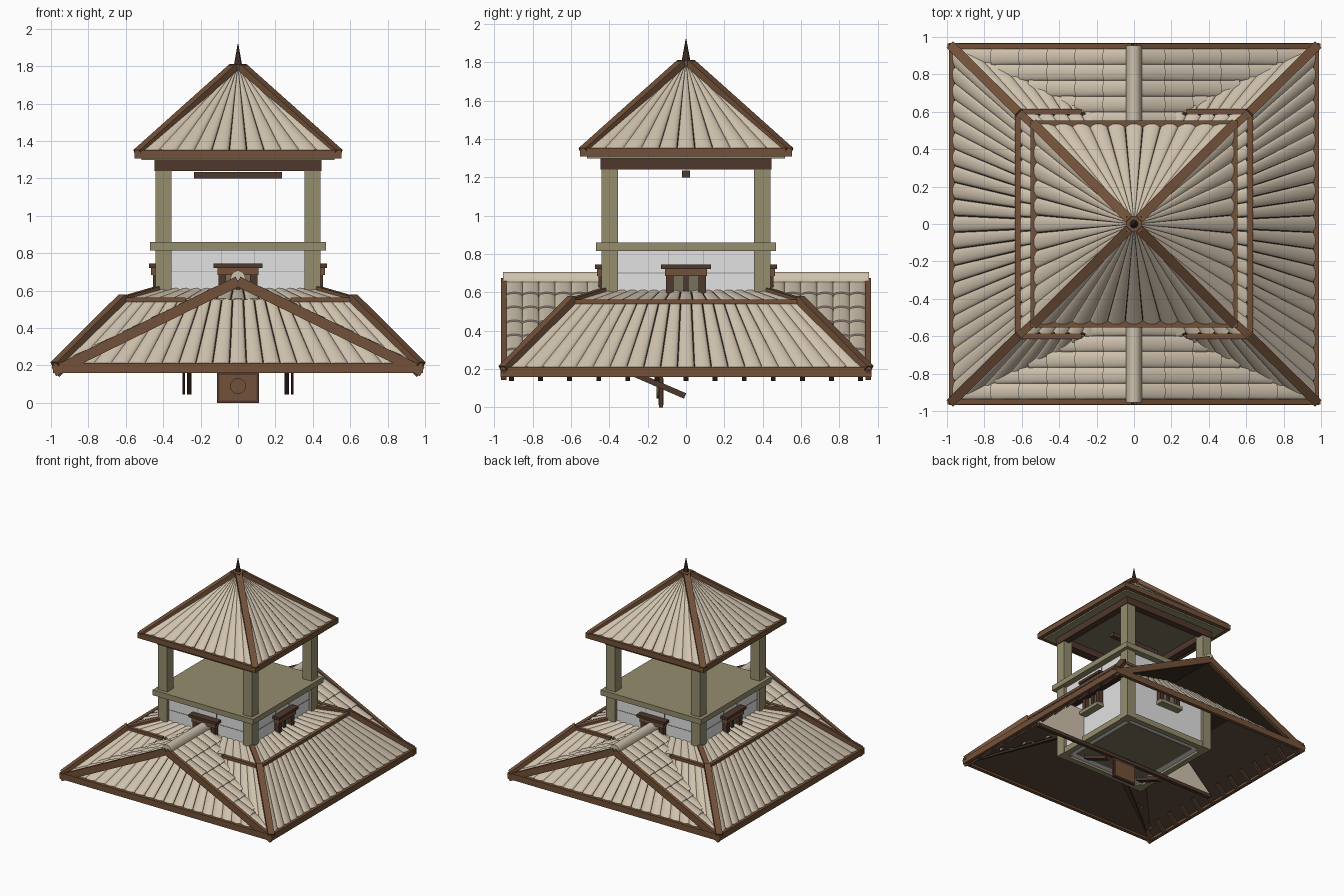
import bpy, bmesh, math
from mathutils import Vector, Matrix

if "Cube" in bpy.data.objects:
    bpy.data.objects.remove(bpy.data.objects["Cube"])


def mat(name, r, g, b):
    m = bpy.data.materials.new(name)
    m.diffuse_color = (r, g, b, 1)
    m.use_nodes = True
    m.node_tree.nodes["Principled BSDF"].inputs["Base Color"].default_value = m.diffuse_color
    return m


TILE = mat("clay_beige", 0.63, 0.54, 0.42)
BROWN = mat("trim_brown", 0.17, 0.083, 0.041)
DARK = mat("dark_timber", 0.078, 0.04, 0.025)
UNDER = mat("underside_brown", 0.037, 0.023, 0.015)
OLIVE = mat("olive_wood", 0.30, 0.268, 0.158)
CEIL = mat("ceiling_olive", 0.19, 0.17, 0.105)
GREY = mat("plaster_grey", 0.76, 0.76, 0.77)
LINE = mat("joint_grey", 0.30, 0.30, 0.30)


def finish(bm, name, m, smooth=False):
    bmesh.ops.recalc_face_normals(bm, faces=bm.faces[:])
    me = bpy.data.meshes.new(name)
    bm.to_mesh(me)
    bm.free()
    ob = bpy.data.objects.new(name, me)
    me.materials.append(m)
    bpy.context.collection.objects.link(ob)
    if smooth:
        bpy.ops.object.select_all(action='DESELECT')
        ob.select_set(True)
        bpy.context.view_layer.objects.active = ob
        bpy.ops.object.shade_smooth_by_angle(angle=math.radians(45))
    return ob


def box(name, lo, hi, m, turn=0):
    """Axis-aligned box from corner to corner, turned about z in quarter turns."""
    lo, hi = Vector(lo), Vector(hi)
    bm = bmesh.new()
    M = (Matrix.Rotation(turn * math.pi / 2, 4, 'Z') @ Matrix.Translation((lo + hi) / 2)
         @ Matrix.Diagonal((*(hi - lo), 1)))
    bmesh.ops.create_cube(bm, size=1, matrix=M)
    return finish(bm, name, m)


def beam(name, a, b, w, h, m):
    """Rectangular timber between two points."""
    a, b = Vector(a), Vector(b)
    d = (b - a).normalized()
    s = d.cross(Vector((0, 0, 1))).normalized()
    u = s.cross(d)
    R = Matrix((s, d, u)).transposed().to_4x4()
    bm = bmesh.new()
    bmesh.ops.create_cube(bm, size=1, matrix=Matrix.Translation((a + b) / 2) @ R
                          @ Matrix.Diagonal((w, (b - a).length, h, 1)))
    return finish(bm, name, m)


def ring(name, hx, hy, w, z0, z1, m):
    """Square frame with outer half sizes hx, hy."""
    for s in (-1, 1):
        box(name + "_y", (-hx, s * hy - w * (s > 0), z0), (hx, s * hy + w * (s < 0), z1), m)
        box(name + "_x", (s * hx - w * (s > 0), -hy + w, z0), (s * hx + w * (s < 0), hy - w, z1), m)


def tile(bm, a, b, ra, rb, n, rise=0.38, seg=8):
    """Tapered half-round tile from a (low) to b (high)."""
    s = n.cross(b - a).normalized()
    rows = []
    for p, r in ((a, ra), (b, rb)):
        rows.append([bm.verts.new(p + s * r * math.cos(t) + n * r * rise * math.sin(t))
                     for t in (math.pi * i / seg for i in range(seg + 1))])
    for i in range(seg):
        bm.faces.new((rows[0][i], rows[0][i + 1], rows[1][i + 1], rows[1][i]))
    bm.faces.new(rows[0])
    bm.faces.new(rows[1])


def slab(bm, pts, t):
    """Sheet of thickness t below the given outline."""
    top = [bm.verts.new(p) for p in pts]
    low = [bm.verts.new(Vector(p) - Vector((0, 0, t))) for p in pts]
    bm.faces.new(top)
    bm.faces.new(low[::-1])
    for i in range(len(pts)):
        j = (i + 1) % len(pts)
        bm.faces.new((top[i], low[i], low[j], top[j]))


def hip_roof(name, base, top, count, t=0.02):
    """Four slopes between two rectangles, each covered by fanning tiles."""
    bx, by, bz = base
    tx, ty, tz = top
    deck, tiles = bmesh.new(), bmesh.new()
    for ax in (0, 1):
        for s in (-1, 1):
            def pt(p, up):
                ex, ey, z = (tx, ty, tz) if up else (bx, by, bz)
                return Vector((p * ex, s * ey, z)) if ax == 0 else Vector((s * ex, p * ey, z))
            slab(deck, [pt(-1, 0), pt(1, 0), pt(1, 1), pt(-1, 1)], t)
            n = (pt(1, 0) - pt(-1, 0)).cross(pt(0, 1) - pt(0, 0)).normalized()
            n = n if n.z > 0 else -n
            hb, ht = ((bx, tx), (by, ty))[ax]
            for i in range(count):
                p = -1 + (2 * i + 1) / count
                tile(tiles, pt(p, 0), pt(p, 1), hb / count * 0.95, ht / count * 0.9, n)
    finish(deck, name + "_deck", UNDER)
    finish(tiles, name + "_tiles", TILE, True)


SG = ((-1, -1), (-1, 1), (1, -1), (1, 1))

# lower roof, skirt around the tower and upper roof
hip_roof("lower_roof", (0.965, 0.94, 0.195), (0.61, 0.59, 0.548), 21)
hip_roof("skirt_roof", (0.61, 0.59, 0.545), (0.41, 0.41, 0.605), 15)
hip_roof("upper_roof", (0.53, 0.53, 1.335), (0.02, 0.02, 1.79), 11)

# hip timbers, eave boards and frame at the change of slope
for sx, sy in SG:
    beam("lower_hip_beam", (sx * 0.975, sy * 0.95, 0.197), (sx * 0.61, sy * 0.59, 0.56), 0.05, 0.05, BROWN)
    beam("skirt_hip_beam", (sx * 0.62, sy * 0.60, 0.55), (sx * 0.43, sy * 0.43, 0.605), 0.04, 0.035, BROWN)
    beam("upper_hip_beam", (sx * 0.535, sy * 0.535, 1.335), (sx * 0.02, sy * 0.02, 1.795), 0.05, 0.04, BROWN)
    box("skirt_trim_front", (min(sx * 0.28, sx * 0.63), sy * 0.6 - 0.015, 0.54),
        (max(sx * 0.28, sx * 0.63), sy * 0.6 + 0.015, 0.564), BROWN)
    # sloping gable edge boards
    beam("gable_board", (sx * 0.985, sy * 0.95, 0.167), (0, sy * 0.95, 0.65), 0.03, 0.055, BROWN)
for s in (-1, 1):
    box("skirt_trim_side", (s * 0.62 - 0.015, -0.615, 0.54), (s * 0.62 + 0.015, 0.615, 0.564), BROWN)
ring("lower_eave", 0.99, 0.968, 0.03, 0.16, 0.212, BROWN)
ring("upper_eave", 0.553, 0.553, 0.035, 1.308, 1.353, BROWN)

# front and back gables with stepped tile courses
deck, tiles = bmesh.new(), bmesh.new()
for sx, sy in SG:
    zg = lambda x: 0.655 - 0.485 * x
    slab(deck, [(0, sy * 0.44, zg(0)), (sx * 0.2, sy * 0.5, zg(0.2)),
                (sx * 0.97, sy * 0.95, zg(0.97)), (0, sy * 0.95, zg(0))], 0.02)
    n = Vector((sx * 0.48, 0, 1)).normalized()
    for row in range(6):
        y = 0.895 - row * 0.085
        end = min(0.95, max(0.18, (y - 0.47) / 0.49) + 0.04)
        x = 0.0
        while x < end:
            x1 = min(x + 0.16, end)
            tile(tiles, Vector((sx * x1, sy * y, zg(x1) + 0.008)),
                 Vector((sx * x, sy * y, zg(x))), 0.047, 0.043, n)
            x += 0.15
finish(deck, "gable_deck", UNDER)
finish(tiles, "gable_tiles", TILE, True)
ridge = bmesh.new()
for s in (-1, 1):
    tile(ridge, Vector((0, s * 0.955, 0.655)), Vector((0, s * 0.42, 0.655)), 0.042, 0.042,
         Vector((0, 0, 1)), 1.25, 12)
finish(ridge, "gable_ridge", TILE, True)

# rafter ends under the side eaves
for s in (-1, 1):
    for i in range(13):
        y = -0.91 + i * 0.1517
        beam("rafter_end", (s * 0.965, y, 0.147), (s * 0.87, y, 0.242), 0.025, 0.025, DARK)

# tower: posts, walls, base frame and platform
box("tower_wall", (-0.415, -0.415, 0.22), (0.415, 0.415, 0.815), GREY)
box("base_panel", (-0.33, -0.33, 0.214), (0.33, 0.33, 0.222), CEIL)
ring("base_frame", 0.435, 0.435, 0.05, 0.2, 0.25, OLIVE)
for sx, sy in SG:
    c = Vector((sx * 0.3975, sy * 0.3975, 0))
    box("corner_post", c + Vector((-0.0425, -0.0425, 0.2)), c + Vector((0.0425, 0.0425, 1.29)), OLIVE)
box("platform", (-0.47, -0.47, 0.815), (0.47, 0.47, 0.86), OLIVE)

# upper frame, ceiling and hanging bar
ring("upper_frame", 0.446, 0.446, 0.06, 1.24, 1.298, DARK)
box("ceiling", (-0.44, -0.44, 1.295), (0.44, 0.44, 1.305), CEIL)
ring("soffit", 0.515, 0.515, 0.08, 1.298, 1.31, OLIVE)
box("hanging_bar", (-0.235, -0.02, 1.2), (0.235, 0.02, 1.235), DARK)

# wall joints and framed hatches on all four walls
for k in range(4):
    box("joint_level", (-0.355, -0.418, 0.699), (0.355, -0.41, 0.703), LINE, k)
    for s in (-1, 1):
        box("joint_upright", (s * 0.09 - 0.002, -0.418, 0.7), (s * 0.09 + 0.002, -0.41, 0.815), LINE, k)
        box("hatch_jamb", (s * 0.085 - 0.02, -0.455, 0.46), (s * 0.085 + 0.02, -0.41, 0.69), DARK, k)
    box("hatch_opening", (-0.07, -0.422, 0.46), (0.07, -0.414, 0.69), CEIL, k)
    box("hatch_mullion", (-0.012, -0.44, 0.46), (0.012, -0.41, 0.69), DARK, k)
    box("hatch_sill", (-0.11, -0.48, 0.43), (0.11, -0.41, 0.46), OLIVE, k)
    box("hatch_lintel", (-0.11, -0.465, 0.685), (0.11, -0.41, 0.722), BROWN, k)
    box("hatch_cap", (-0.13, -0.475, 0.722), (0.13, -0.41, 0.745), DARK, k)

# finial
bm = bmesh.new()
bmesh.ops.create_cone(bm, cap_ends=True, segments=10, radius1=0.024, radius2=0.002, depth=0.12,
                      matrix=Matrix.Translation((0, 0, 1.86)))
finish(bm, "finial", DARK)
box("finial_base", (-0.042, -0.042, 1.78), (0.042, 0.042, 1.81), BROWN)

# tie beam with triangular infill under the side slopes
box("tie_beam", (-0.9, -0.145, 0.175), (0.9, -0.115, 0.205), DARK)
bm = bmesh.new()
for s in (-1, 1):
    a = [[bm.verts.new((s * x, y, z)) for x, z in ((0.42, 0.2), (0.92, 0.2), (0.6, 0.5), (0.42, 0.5))]
         for y in (-0.135, -0.125)]
    bm.faces.new(a[0])
    bm.faces.new(a[1])
    for i in range(4):
        bm.faces.new((a[0][i], a[0][i - 1], a[1][i - 1], a[1][i]))
finish(bm, "side_infill", TILE)

# hanging panel with round plate, and sloping planks
box("panel_frame", (-0.113, -0.14, 0.0), (0.113, -0.12, 0.2), DARK)
for y in (-0.144, -0.12):
    box("panel_face", (-0.1, y, 0.012), (0.1, y + 0.004, 0.15), BROWN)
bm = bmesh.new()
bmesh.ops.create_cone(bm, cap_ends=True, segments=20, radius1=0.042, radius2=0.042, depth=0.009,
                      matrix=Matrix.Translation((0, -0.148, 0.09)) @ Matrix.Rotation(math.pi / 2, 4, 'X'))
finish(bm, "round_plate", BROWN)
for s in (-1, 1):
    for x, w in ((0.26, 0.025), (0.29, 0.015)):
        beam("sloping_plank", (s * x, -0.27, 0.175), (s * x, -0.005, 0.06), w, 0.03, DARK)
